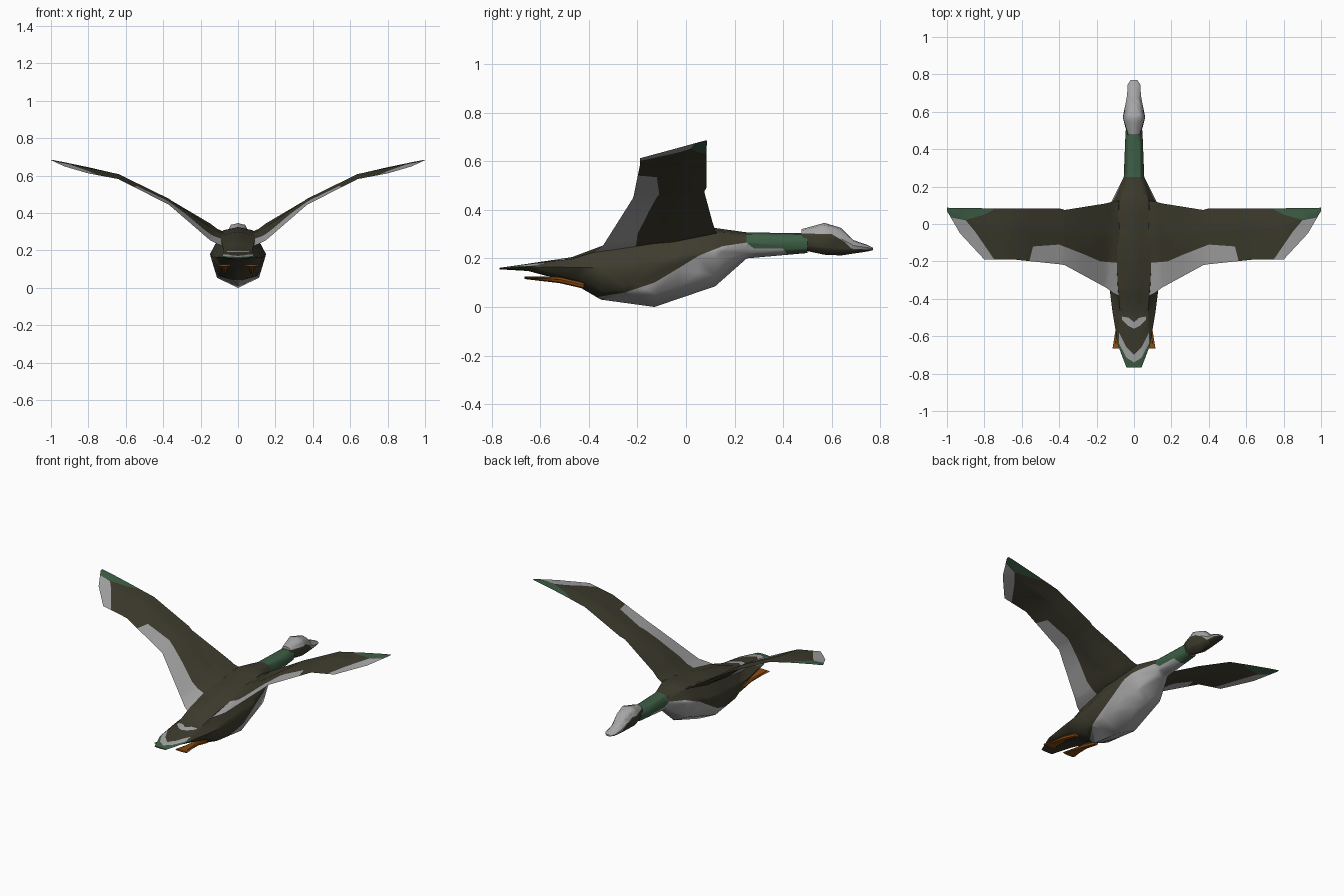
import bpy, bmesh, math
from mathutils import Vector

cube = bpy.data.objects.get("Cube")
if cube:
    bpy.data.objects.remove(cube, do_unlink=True)


def material(name, rgb):
    mat = bpy.data.materials.new(name)
    mat.use_nodes = True
    color = (*rgb, 1)
    mat.diffuse_color = color
    mat.node_tree.nodes["Principled BSDF"].inputs["Base Color"].default_value = color
    return mat


OLIVE, GREY, GREEN, ORANGE = range(4)
MATS = [material("olive feathers", (.048, .045, .027)),
        material("pale grey feathers", (.38, .38, .38)),
        material("green feathers", (.047, .112, .06)),
        material("orange skin", (.25, .07, .006))]


def skin(rings, base):
    """Closed skin through rings of points."""
    bm = bmesh.new()
    loops = [[bm.verts.new(p) for p in ring] for ring in rings]
    n = len(loops[0])
    for a, b in zip(loops, loops[1:]):
        for i in range(n):
            j = (i + 1) % n
            bm.faces.new((a[i], a[j], b[j], b[i]))
    bm.faces.new(loops[0])
    bm.faces.new(loops[-1])
    bmesh.ops.recalc_face_normals(bm, faces=bm.faces)
    bmesh.ops.triangulate(bm, faces=bm.faces)
    for f in bm.faces:
        f.material_index = base
    return bm


def paint(bm, axes, strip, mat, test=lambda f: True):
    """Cut and colour a band given as (position, low, high) along two axes."""
    def place(u, v):
        p = Vector((0, 0, 0))
        p[axes[0]], p[axes[1]] = u, v
        return p
    depth = place(1, 0).cross(place(0, 1))
    for (u, a, b), (w, c, d) in zip(strip, strip[1:]):
        corners = [place(u, a), place(w, c), place(w, d), place(u, b)]
        middle = sum(corners, Vector()) / 4
        planes = []

        def chosen():
            return [f for f in bm.faces if test(f) and all(
                (f.calc_center_median() - p).dot(n) > 0 for p, n in planes)]
        for p, q in zip(corners, corners[1:] + corners[:1]):
            if (q - p).length < 1e-4:
                continue
            n = depth.cross(q - p).normalized()
            if n.dot(middle - p) < 0:
                n.negate()
            faces = chosen()
            geom = set(faces)
            for f in faces:
                geom.update(f.edges)
                geom.update(f.verts)
            if geom:
                bmesh.ops.bisect_plane(bm, geom=list(geom), dist=1e-5,
                                       plane_co=p, plane_no=n)
            planes.append((p, n))
        for f in chosen():
            f.material_index = mat


def finish(bm, name, mirror=False, angle=50):
    me = bpy.data.meshes.new(name)
    bm.to_mesh(me)
    bm.free()
    ob = bpy.data.objects.new(name, me)
    bpy.context.collection.objects.link(ob)
    for m in MATS:
        me.materials.append(m)
    bpy.ops.object.select_all(action='DESELECT')
    ob.select_set(True)
    bpy.context.view_layer.objects.active = ob
    bpy.ops.object.shade_smooth_by_angle(angle=math.radians(angle))
    if mirror:
        ob.modifiers.new("Mirror", 'MIRROR').use_mirror_merge = False
    return ob


def tube(sections, base, x=0):
    """Eight-sided loft along y from (y, half width, bottom, top)."""
    half = [(0, 0), (.75, .18), (1, .6), (.65, .93), (0, 1)]
    outline = half + [(-s, t) for s, t in half[3:0:-1]]
    return skin([[(x + s * w, y, lo + t * (hi - lo)) for s, t in outline]
                 for y, w, lo, hi in sections], base)


YZ, XY = (1, 2), (0, 1)

# Body, tail and neck
body = tube([(-.768, .04, .155, .161), (-.65, .085, .148, .178),
             (-.47, .115, .1, .205), (-.35, .13, .03, .25),
             (-.13, .15, 0, .3), (.12, .12, .085, .325),
             (.25, .055, .2, .307), (.5, .045, .222, .303)], OLIVE)
# Pale belly and green neck
paint(body, YZ, [(-.37, -.1, .04), (-.25, -.1, .06), (-.13, -.1, .1),
                 (-.03, -.1, .16), (.05, -.1, .21), (.15, -.1, .25),
                 (.25, -.1, .265), (.28, -.1, .24), (.4, -.1, .24),
                 (.43, -.1, .22)], GREY)
paint(body, YZ, [(.25, .265, .4), (.28, .24, .4), (.4, .24, .4),
                 (.43, .2, .4), (.52, .2, .4)], GREEN)


# Tail markings on the upper side
def facing_up(f):
    return f.normal.z > .2


for s in (1, -1):
    paint(body, XY, [(0, -.8, -.72), (s * .04, -.8, -.7),
                     (s * .1, -.72, -.58)], GREEN, facing_up)
    paint(body, XY, [(0, -.74, -.7), (s * .04, -.715, -.66),
                     (s * .08, -.64, -.58)], GREY, facing_up)
    paint(body, XY, [(0, -.56, -.525), (s * .03, -.545, -.5),
                     (s * .065, -.51, -.495)], GREY, facing_up)
finish(body, "body")

# Head and bill with a pale crown
head = tube([(.475, .035, .235, .32), (.57, .06, .215, .346),
             (.64, .046, .212, .325), (.69, .037, .22, .275),
             (.745, .034, .228, .256), (.77, .018, .234, .244)], OLIVE)
paint(head, YZ, [(.45, .303, .4), (.6, .3, .4), (.65, .27, .4),
                 (.68, .24, .4), (.8, .234, .4)], GREY)
finish(head, "head")

# Wings: (x, leading y, leading z, trailing y, trailing z, half thickness)
stations = [(.05, .13, .29, -.4, .21, .02), (.11, .12, .315, -.37, .235, .016),
            (.15, .11, .345, -.34, .255, .014), (.37, .075, .475, -.22, .445, .012),
            (.4, .084, .49, -.215, .46, .012), (.64, .084, .608, -.19, .582, .01),
            (.8, .084, .645, -.19, .612, .008), (.93, .086, .672, -.05, .65, .004),
            (1, .087, .685, .07, .683, .001)]
sections = []
for x, ly, lz, ty, tz, h in stations:
    my, mz = ly * .65 + ty * .35, lz * .65 + tz * .35
    sections.append([(x, ty, tz), (x, my, mz + h), (x, ly, lz), (x, my, mz - h)])
wing = skin(sections, OLIVE)
paint(wing, XY, [(0, -.5, -.215), (.18, -.5, -.2), (.26, -.5, -.165),
                 (.4, -.5, -.11), (.54, -.5, -.12), (.56, -.5, -.2)], GREY)
paint(wing, XY, [(.74, -.3, -.2), (.85, -.3, -.04), (.9, -.3, .02),
                 (.98, -.3, .035), (1.05, -.3, .035)], GREY)
paint(wing, XY, [(.75, .075, .2), (.8, .05, .2), (.9, .022, .2),
                 (.98, .036, .2), (1.05, .035, .2)], GREEN)
finish(wing, "wings", mirror=True, angle=30)

# Feet trailing under the tail
foot = tube([(-.42, .012, .075, .1), (-.52, .018, .098, .124),
             (-.665, .042, .115, .125)], ORANGE, x=.073)
finish(foot, "feet", mirror=True, angle=30)
